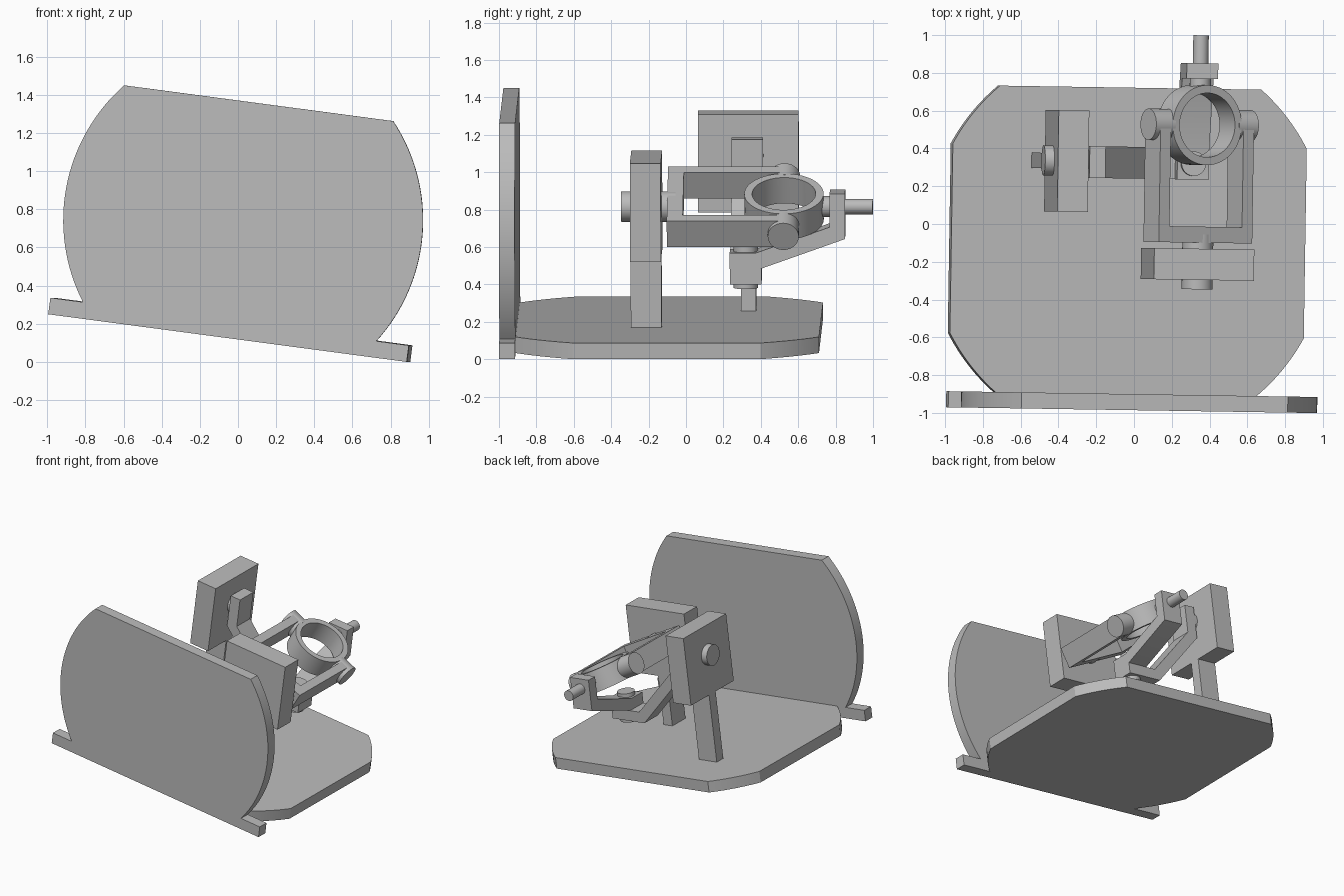
import bpy
import bmesh
import math
from mathutils import Matrix, Vector

cube = bpy.data.objects.get("Cube")
if cube:
    bpy.data.objects.remove(cube, do_unlink=True)

grey = bpy.data.materials.new("light grey")
grey.use_nodes = True
COLOUR = (0.5, 0.5, 0.5, 1)
grey.diffuse_color = COLOUR
grey.node_tree.nodes["Principled BSDF"].inputs["Base Color"].default_value = COLOUR

# The whole assembly leans sideways and is turned slightly
FRAME = (Matrix.Translation((-0.04, 0, 0.125))
         @ Matrix.Rotation(math.radians(-0.9), 4, 'Z')
         @ Matrix.Rotation(math.radians(7.57), 4, 'Y'))
ROLL_X, ROLL_Z = 0.285, 0.735      # roll axis, runs along y
TILT_Y, TILT_Z = 0.33, 0.925       # side axis, runs along x
FORK = (FRAME @ Matrix.Translation((ROLL_X, 0, ROLL_Z))
        @ Matrix.Rotation(math.radians(23), 4, 'Y'))
T = 0.084                          # common stock thickness
parts = []


def finish(name, bm, frame):
    bmesh.ops.recalc_face_normals(bm, faces=bm.faces)
    mesh = bpy.data.meshes.new(name)
    bm.to_mesh(mesh)
    bm.free()
    mesh.materials.append(grey)
    obj = bpy.data.objects.new(name, mesh)
    bpy.context.collection.objects.link(obj)
    obj.matrix_world = frame
    parts.append(obj)
    return obj


def prism(name, profile, axis, lo, hi, frame=FRAME):
    """Extrude a 2D profile along an axis; the profile uses the other two axes in order."""
    bm = bmesh.new()
    verts = []
    for p in profile:
        co = list(p)
        co.insert("xyz".index(axis), lo)
        verts.append(bm.verts.new(co))
    face = bm.faces.new(verts)
    grown = bmesh.ops.extrude_face_region(bm, geom=[face])
    step = Vector([hi - lo if a == axis else 0 for a in "xyz"])
    bmesh.ops.translate(bm, vec=step, verts=[g for g in grown["geom"] if isinstance(g, bmesh.types.BMVert)])
    return finish(name, bm, frame)


def box(name, x, y, z, frame=FRAME):
    return prism(name, [(x[0], y[0]), (x[1], y[0]), (x[1], y[1]), (x[0], y[1])], 'z', z[0], z[1], frame)


def rod(name, centre, radius, axis, lo, hi, frame=FRAME):
    ring = [(centre[0] + radius * math.cos(math.tau * i / 40),
             centre[1] + radius * math.sin(math.tau * i / 40)) for i in range(40)]
    return prism(name, ring, axis, lo, hi, frame)


def arc(cx, cy, r, a0, a1, n=12):
    return [(cx + r * math.cos(a0 + (a1 - a0) * i / n),
             cy + r * math.sin(a0 + (a1 - a0) * i / n)) for i in range(n + 1)]


# Upright front panel: clipped disc standing on a foot bar
R, CZ, TOP, FOOT = 0.943, 0.623, 1.242, 0.087
right = arc(0, CZ, R, math.asin((FOOT - CZ) / R), math.asin((TOP - CZ) / R), 32)
half = [(0.948, 0), (0.948, FOOT)] + right
prism("front_panel", half + [(-x, z) for x, z in reversed(half)], 'y', -0.985, -0.9)

# Base: disc clipped on four sides
R, HX, HY, CY = 1.07, 0.945, 0.811, -0.089
outline = []
a0, a1 = math.acos(HX / R), math.asin(HY / R)
for start, end in ((a0, a1), (math.pi - a1, math.pi - a0),
                   (math.pi + a0, math.pi + a1), (-a1, -a0)):
    outline += arc(0, CY, R, start, end)
prism("base_plate", outline, 'z', 0, FOOT)

# Front bearing block with leg and shaft
box("front_block", (0.018, 0.552), (-0.29, -0.125), (0.472, 1.002))
box("front_leg", (0.245, 0.325), (-0.29, -0.125), (0.08, 0.48))
rod("front_shaft", (ROLL_X, ROLL_Z), 0.082, 'y', -0.34, -0.05)

# Side bearing block with leg and shaft
box("side_block", (-0.523, -0.36), (0.06, 0.597), (0.617, 1.147))
box("side_leg", (-0.523, -0.36), (0.288, 0.37), (0.08, 0.63))
rod("side_shaft", (TILT_Y, TILT_Z), 0.08, 'x', -0.572, -0.3)

# Rolled fork with a pin at each arm end
W, ARM, H, PIN_Y = 0.287, 0.064, 0.08, 0.53
u = [(-W, -0.093), (W, -0.093), (W, PIN_Y), (W - ARM, PIN_Y), (W - ARM, -0.008),
     (ARM - W, -0.008), (ARM - W, PIN_Y), (-W, PIN_Y)]
prism("fork", u, 'z', -H, H, FORK)
for side, name in ((1, "left_fork_pin"), (-1, "right_fork_pin")):
    rod(name, (PIN_Y, 0), 0.083, 'x', side * 0.195, side * 0.315, FORK)

# Ring held between the fork arms
bm = bmesh.new()
loop = [bm.verts.new((r, 0, z)) for r, z in ((0.212, -H), (0.212, H), (0.17, H), (0.17, -H))]
edges = [bm.edges.new((loop[i], loop[(i + 1) % 4])) for i in range(4)]
bmesh.ops.spin(bm, geom=loop + edges, cent=(0, 0, 0), axis=(0, 0, 1),
               angle=math.tau, steps=56, use_merge=True)
bmesh.ops.remove_doubles(bm, verts=bm.verts, dist=0.0005)
finish("ring", bm, FORK @ Matrix.Translation((0, PIN_Y, 0)))

# Rear bracket: from the ring's rear pin down to the pivot
rear = [(0.24, 0.41), (0.405, 0.41), (0.857, 0.571), (0.857, 0.815),
        (0.775, 0.815), (0.775, 0.635), (0.378, 0.495), (0.24, 0.495)]
prism("rear_bracket", rear, 'x', ROLL_X - T, ROLL_X + T)
rod("rear_pin", (ROLL_X, ROLL_Z), 0.041, 'y', 0.72, 1.005)
rod("rear_collar", (ROLL_X, ROLL_Z), 0.056, 'y', 0.72, 0.78)

# Side bracket: from the side shaft down under the rear bracket
side = [(0.37, 0.327), (0.08, 0.327), (-0.338, 0.77), (-0.338, 1.025),
        (-0.253, 1.025), (-0.253, 0.8), (0.118, 0.41), (0.37, 0.41)]
prism("side_bracket", side, 'y', 0.325 - T, 0.325 + T)
rod("pivot_pin", (ROLL_X, 0.325), 0.065, 'z', 0.298, 0.525)

# Smooth round surfaces, keep corners crisp
bpy.ops.object.select_all(action='DESELECT')
for obj in parts:
    obj.select_set(True)
bpy.context.view_layer.objects.active = parts[0]
bpy.ops.object.shade_smooth_by_angle(angle=math.radians(25))
